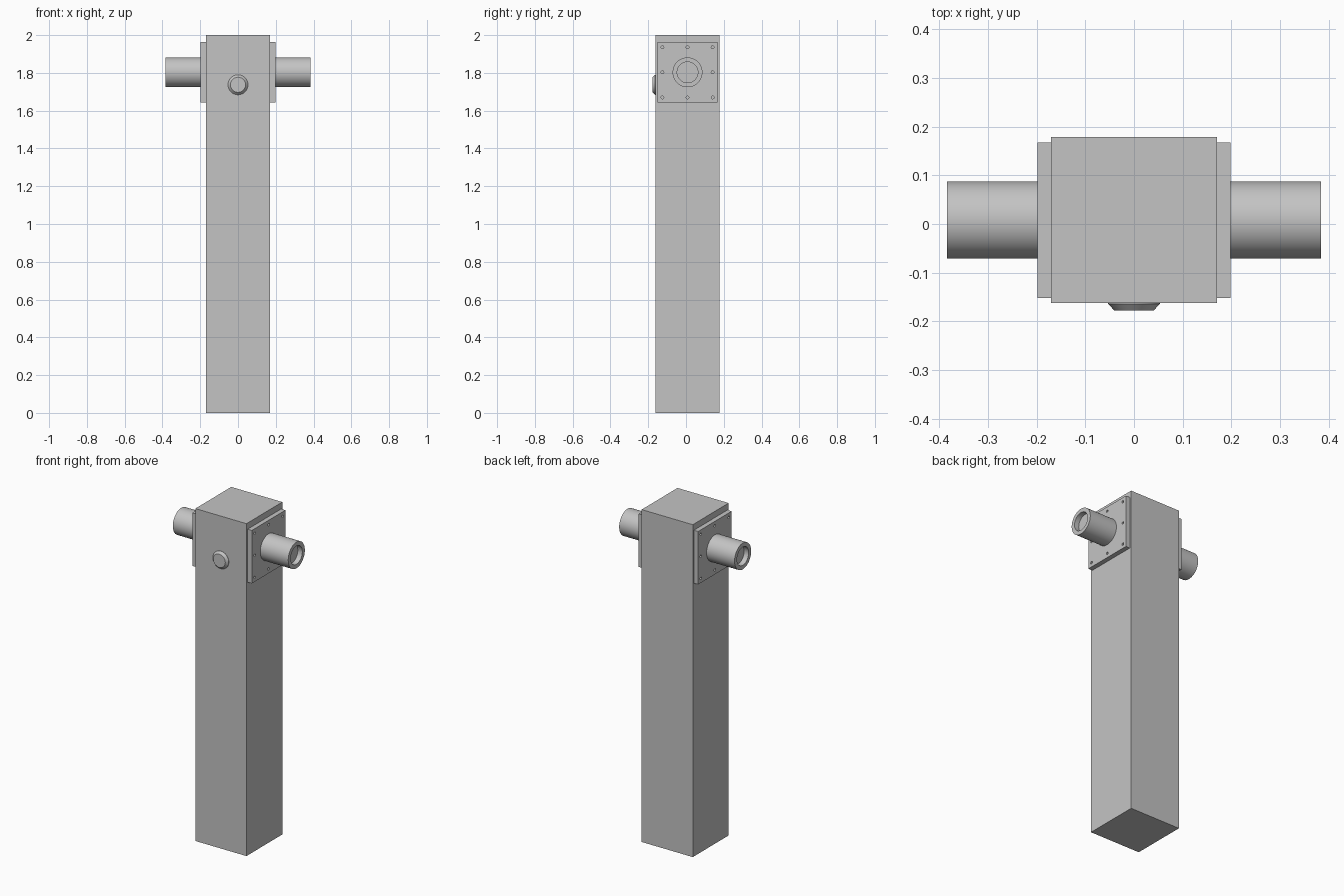
import bpy, bmesh, math
from mathutils import Matrix, Vector

cube = bpy.data.objects.get("Cube")
if cube:
    bpy.data.objects.remove(cube, do_unlink=True)

grey = bpy.data.materials.new("plain grey")
grey.use_nodes = True
grey.diffuse_color = (0.55, 0.55, 0.55, 1)
grey.node_tree.nodes["Principled BSDF"].inputs["Base Color"].default_value = (0.55, 0.55, 0.55, 1)

MID_Y = 0.008      # centre line of the column
HUB_Z = 1.803      # height of the pipe axis


def finish(name, bm, smooth=False):
    bmesh.ops.recalc_face_normals(bm, faces=bm.faces)
    mesh = bpy.data.meshes.new(name)
    bm.to_mesh(mesh)
    bm.free()
    mesh.materials.append(grey)
    obj = bpy.data.objects.new(name, mesh)
    bpy.context.collection.objects.link(obj)
    if smooth:
        bpy.ops.object.select_all(action='DESELECT')
        obj.select_set(True)
        bpy.context.view_layer.objects.active = obj
        bpy.ops.object.shade_smooth_by_angle(angle=math.radians(30))
    return obj


def box(name, center, size):
    bm = bmesh.new()
    bmesh.ops.create_cube(bm, size=1, matrix=Matrix.Translation(center) @ Matrix.Diagonal((*size, 1)))
    return finish(name, bm)


def lathe(name, profile, origin, direction, steps=64):
    """Turn (distance, radius) points about an axis through origin."""
    bm = bmesh.new()
    verts = [bm.verts.new((r, 0, d)) for d, r in profile]
    edges = [bm.edges.new(pair) for pair in zip(verts, verts[1:])]
    bmesh.ops.spin(bm, geom=verts + edges, cent=(0, 0, 0), axis=(0, 0, 1),
                   angle=math.tau, steps=steps)
    bmesh.ops.remove_doubles(bm, verts=bm.verts, dist=0.0001)
    turn = Vector(direction).to_track_quat('Z', 'Y').to_matrix().to_4x4()
    bm.transform(Matrix.Translation(origin) @ turn)
    return finish(name, bm, smooth=True)


def drill(obj, centers, radius, depth):
    """Cut short round holes along x."""
    bm = bmesh.new()
    for c in centers:
        bmesh.ops.create_cone(bm, cap_ends=True, segments=16, radius1=radius, radius2=radius,
                              depth=depth * 2,
                              matrix=Matrix.Translation(c) @ Matrix.Rotation(math.pi / 2, 4, 'Y'))
    cutter = finish("hole_cutter", bm)
    cutter.hide_render = True
    mod = obj.modifiers.new("holes", 'BOOLEAN')
    mod.operation = 'DIFFERENCE'
    mod.solver = 'EXACT'
    mod.object = cutter
    bpy.context.view_layer.objects.active = obj
    bpy.ops.object.modifier_apply(modifier=mod.name)
    bpy.data.objects.remove(cutter, do_unlink=True)


# Column
box("column", (0, MID_Y, 1), (0.34, 0.341, 2))

# Side plates with bolt holes, and the hollow-ended pipes
for side, label in ((1, "left"), (-1, "right")):
    plate = box(label + "_plate", (side * 0.183, MID_Y, HUB_Z), (0.03, 0.319, 0.319))
    holes = [(side * 0.198, MID_Y + 0.133 * i, HUB_Z + 0.133 * j)
             for i in (-1, 0, 1) for j in (-1, 0, 1) if i or j]
    drill(plate, holes, 0.0075, 0.015)
    lathe(label + "_pipe",
          [(0.19, 0), (0.19, 0.079), (0.384, 0.079), (0.384, 0.055), (0.354, 0.055), (0.354, 0)],
          (0, MID_Y, HUB_Z), (side, 0, 0))

# Bevelled button on the front
lathe("front_button", [(0.155, 0), (0.155, 0.053), (0.164, 0.053), (0.178, 0.04), (0.178, 0)],
      (0, 0, 1.737), (0, -1, 0), steps=48)
